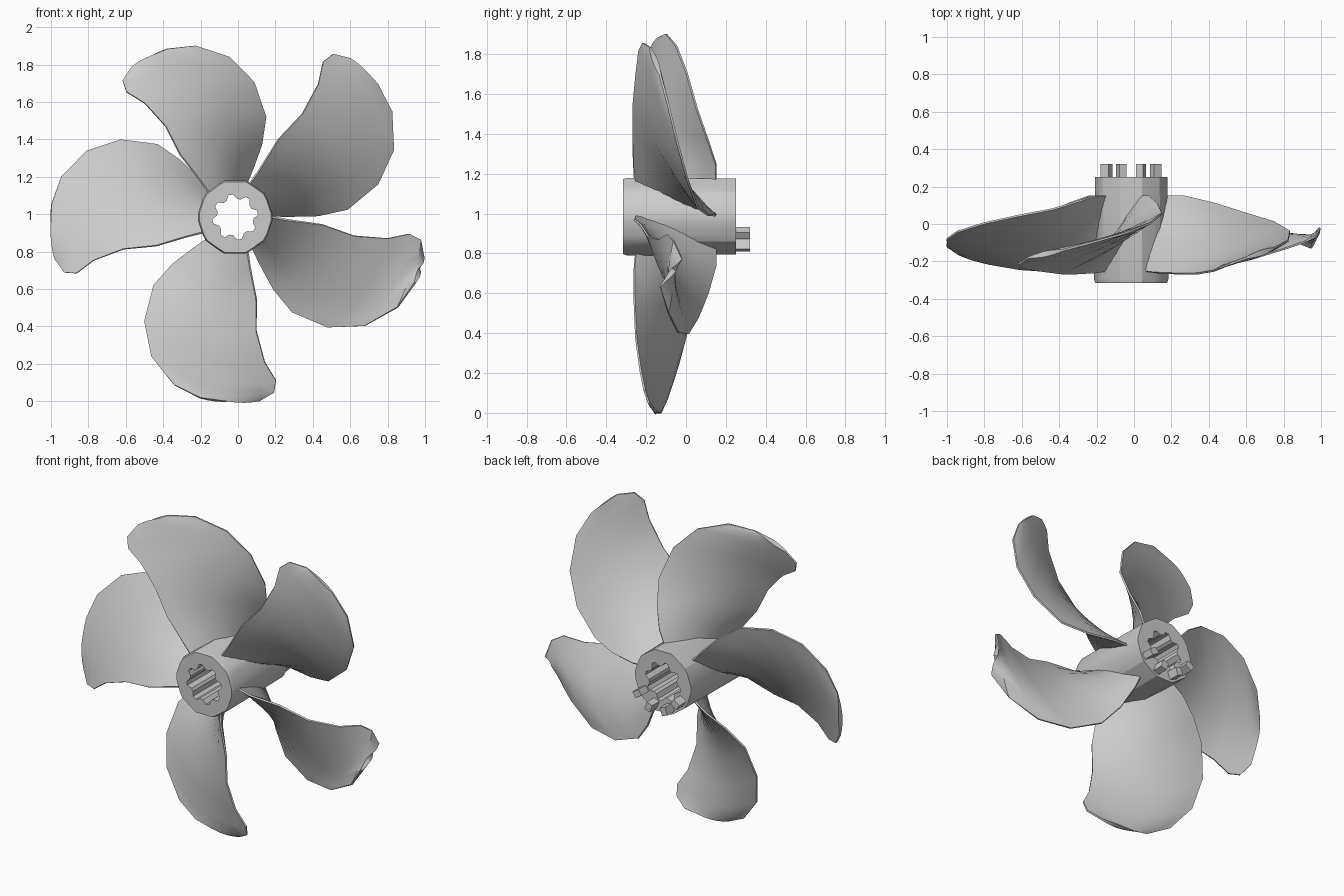
import bpy, bmesh, math
from mathutils import Vector, Matrix

if "Cube" in bpy.data.objects:
    bpy.data.objects.remove(bpy.data.objects["Cube"])

CX, CZ = -0.015, 0.985


def finish(name, bm, angle=35):
    bmesh.ops.recalc_face_normals(bm, faces=bm.faces)
    me = bpy.data.meshes.new(name)
    bm.to_mesh(me)
    bm.free()
    ob = bpy.data.objects.new(name, me)
    bpy.context.collection.objects.link(ob)
    ob.location = (CX, 0, CZ)
    bpy.context.view_layer.objects.active = ob
    ob.select_set(True)
    bpy.ops.object.shade_smooth_by_angle(angle=math.radians(angle))
    ob.select_set(False)
    return ob


# Blade sections: leading (radius, angle, y) then trailing (radius, angle, y)
SECTIONS = [
    (.16, 72, .15, .16, 138, -.25),
    (.28, 70, .15, .28, 132, -.26),
    (.42, 70, .11, .45, 130, -.265),
    (.57, 73, .06, .62, 126, -.265),
    (.74, 82, .01, .79, 127, -.25),
    (.87, 92, -.04, .90, 129.5, -.235),
    (.955, 103, -.09, .96, 128, -.215),
    (.985, 112, -.13, .99, 123, -.18),
]
N = 8


def blade(name, lead, trail, scale, lift_lead, lift_trail):
    """lead / trail turn each edge (degrees); the lifts bend each edge rearward."""
    grid = []
    for r0, a0, y0, r1, a1, y1 in SECTIONS:
        row = []
        for j in range(N + 1):
            t = j / N
            r = (r0 + (r1 - r0) * t) * (scale if r0 > .3 else 1)
            a = math.radians((a0 + lead) * (1 - t) + (a1 + trail) * t)
            lift = lift_lead * (1 - t) + lift_trail * t
            y = y0 + (y1 - y0) * t + lift * max(0, r - .3) / .68
            row.append(Vector((r * math.cos(a), y, r * math.sin(a))))
        grid.append(row)
    R = len(grid)
    bm = bmesh.new()
    front, back = [], []
    for i in range(R):
        fr, br = [], []
        for j in range(N + 1):
            du = grid[min(i + 1, R - 1)][j] - grid[max(i - 1, 0)][j]
            dv = grid[i][min(j + 1, N)] - grid[i][max(j - 1, 0)]
            n = du.cross(dv).normalized()
            # thickness swells mid-chord and thins toward the tip
            h = .005 + (.024 - .016 * i / R) * math.sin(math.pi * j / N)
            fr.append(bm.verts.new(grid[i][j] + n * h))
            br.append(bm.verts.new(grid[i][j] - n * h))
        front.append(fr)
        back.append(br)
    for s in (front, back):
        for i in range(R - 1):
            for j in range(N):
                bm.faces.new((s[i][j], s[i + 1][j], s[i + 1][j + 1], s[i][j + 1]))
    rim = [(i, 0) for i in range(R)] + [(R - 1, j) for j in range(1, N + 1)]
    rim += [(i, N) for i in range(R - 2, -1, -1)] + [(0, j) for j in range(N - 1, 0, -1)]
    for (a, b), (c, d) in zip(rim, rim[1:] + rim[:1]):
        bm.faces.new((front[a][b], front[c][d], back[c][d], back[a][b]))
    return finish(name, bm)


# Five slightly uneven blades
BLADES = [(0, 1.5, .985, -.01, 0), (64, 70, 1, .05, .05), (147, 154.5, 1, 0, .03),
          (228, 225, 1.04, .0, .15), (291, 291, 1.06, 0, 0)]
for k, args in enumerate(BLADES):
    blade(f"blade_{k + 1}", *args)

# Hub: faceted sleeve with a splined bore
bm = bmesh.new()
S = 32
FACETS = 10


def ring(y, radius):
    out = []
    for i in range(S):
        a = 2 * math.pi * (i + .5) / S
        r = radius(i, a)
        out.append(bm.verts.new((r * math.cos(a), y, r * math.sin(a))))
    return out


def polygon(ro):
    w = 2 * math.pi / FACETS
    return lambda i, a: ro * math.cos(w / 2) / math.cos((a % w) - w / 2)


def spline(i, a):
    return .122 if i % 4 < 2 else .098


rings = [ring(-.315, polygon(.198)), ring(-.295, polygon(.205)), ring(.25, polygon(.2)),
         ring(.25, spline), ring(-.315, spline)]
for p, q in zip(rings, rings[1:] + rings[:1]):
    for i in range(S):
        j = (i + 1) % S
        bm.faces.new((p[i], p[j], q[j], q[i]))
finish("hub", bm, 25)

# Locking teeth on the lower rear rim
bm = bmesh.new()
for a in (-148, -110, -70, -32):
    m = (Matrix.Rotation(-math.radians(a), 4, 'Y') @ Matrix.Translation((.155, .28, 0))
         @ Matrix.Diagonal((.05, .08, .04, 1)))
    bmesh.ops.create_cube(bm, size=1, matrix=m)
finish("rear_teeth", bm, 20)
